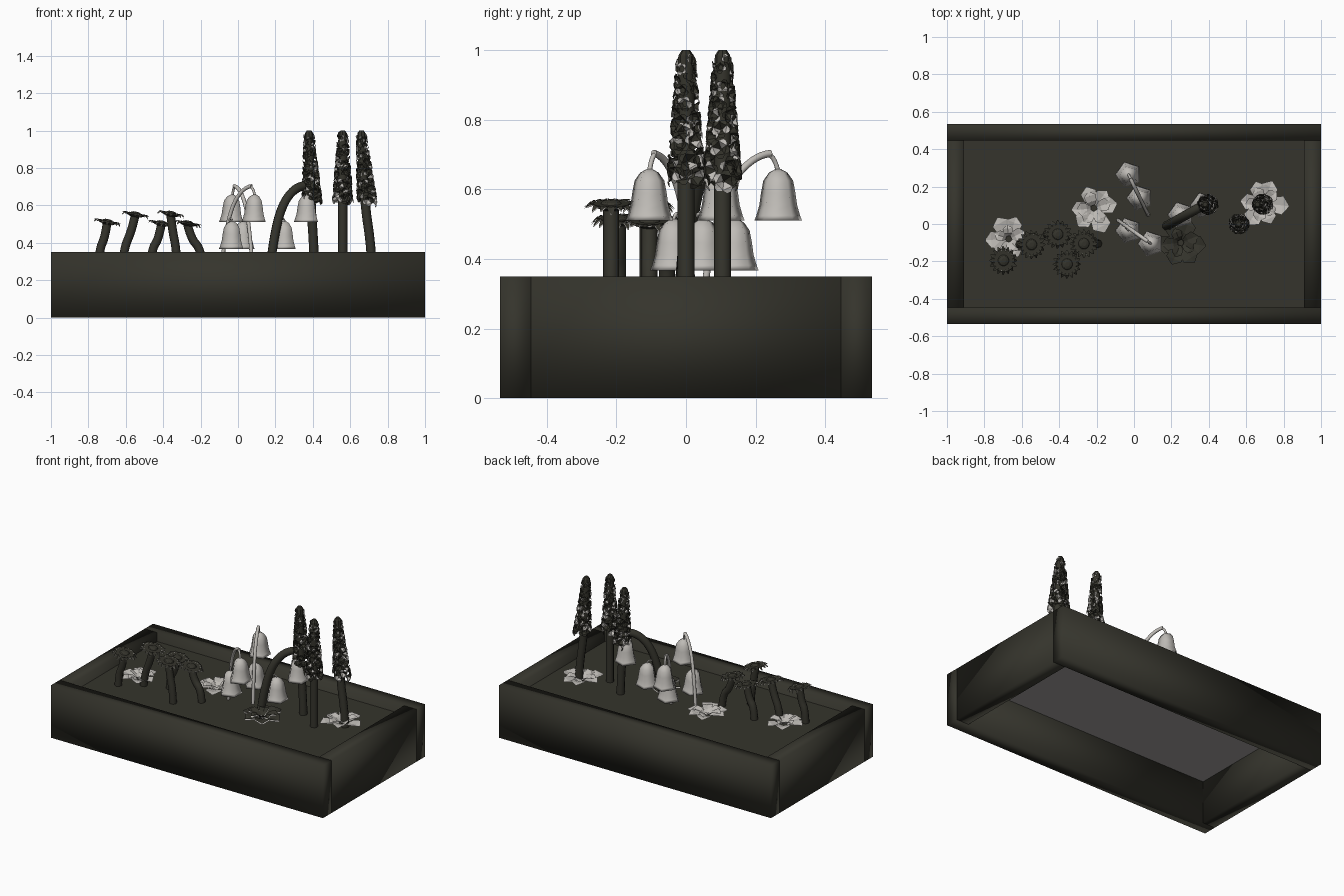
import bpy, bmesh, math, random
from mathutils import Vector, Matrix

if "Cube" in bpy.data.objects:
    bpy.data.objects.remove(bpy.data.objects["Cube"])

random.seed(4)
SOIL = 0.29


def mat(name, rgb):
    m = bpy.data.materials.new(name)
    m.diffuse_color = (*rgb, 1)
    m.use_nodes = True
    m.node_tree.nodes["Principled BSDF"].inputs["Base Color"].default_value = m.diffuse_color
    return m


DARK = mat("dark olive", (0.035, 0.034, 0.025))
PALE = mat("pale grey", (0.52, 0.50, 0.47))
GREY = mat("underside grey", (0.36, 0.345, 0.34))


def finish(bm, name, mats, smooth=False):
    me = bpy.data.meshes.new(name)
    bm.to_mesh(me)
    bm.free()
    for m in mats:
        me.materials.append(m)
    for p in me.polygons:
        p.use_smooth = smooth
    ob = bpy.data.objects.new(name, me)
    bpy.context.collection.objects.link(ob)
    return ob


def board(name, lo, hi):
    lo, hi = Vector(lo), Vector(hi)
    bm = bmesh.new()
    bmesh.ops.create_cube(bm, size=1)
    for v in bm.verts:
        v.co = Vector(v.co[i] * (hi[i] - lo[i]) + (lo[i] + hi[i]) / 2 for i in range(3))
    return finish(bm, name, [DARK], True)


def tube(name, pts, r, m):
    cu = bpy.data.curves.new(name, 'CURVE')
    cu.dimensions = '3D'
    cu.bevel_depth, cu.bevel_resolution, cu.use_fill_caps = r, 2, True
    sp = cu.splines.new('NURBS')
    sp.points.add(len(pts) - 1)
    for p, c in zip(sp.points, pts):
        p.co = (*c, 1)
    sp.order_u, sp.use_endpoint_u, sp.resolution_u = 3, True, 5
    cu.materials.append(m)
    ob = bpy.data.objects.new(name, cu)
    bpy.context.collection.objects.link(ob)
    bpy.ops.object.select_all(action='DESELECT')
    ob.select_set(True)
    bpy.context.view_layer.objects.active = ob
    bpy.ops.object.convert(target='MESH')
    return ob


def lathe(bm, prof, n, M):
    rings = [[bm.verts.new(M @ Vector((r * math.cos(2 * math.pi * i / n),
                                       r * math.sin(2 * math.pi * i / n), z)))
              for i in range(n)] for r, z in prof]
    for a, b in zip(rings, rings[1:]):
        for i in range(n):
            j = (i + 1) % n
            bm.faces.new((a[i], a[j], b[j], b[i]))
    bm.faces.new(rings[-1])


def petal(bm, M, sections, index=0):
    """Strip of (distance, half width, height, crease) sections ending in a tip."""
    rows = [[bm.verts.new(M @ Vector((d, s * w, z - (c if s == 0 else 0)))) for s in (-1, 0, 1)]
            for d, w, z, c in sections]
    for a, b in zip(rows, rows[1:]):
        for k in (0, 1):
            bm.faces.new((a[k], b[k], b[k + 1], a[k + 1])).material_index = index


# planter box: long boards cover the ends of the short boards
for s, n in ((-1, "front_board"), (1, "back_board")):
    y = sorted((s * 0.446, s * 0.535))
    board(n, (-1, y[0], 0), (1, y[1], 0.35))
for s, n in ((-1, "left_board"), (1, "right_board")):
    x = sorted((s * 0.91, s * 1.0))
    board(n, (x[0], -0.446, 0), (x[1], 0.446, 0.35))

# soil sheet with a grey underside
bm = bmesh.new()
bmesh.ops.create_cube(bm, size=1)
for v in bm.verts:
    v.co = Vector((v.co.x * 1.82, v.co.y * 0.892, SOIL - 0.004 + v.co.z * 0.008))
for f in bm.faces:
    f.material_index = 1 if f.normal.z < -0.5 else 0
finish(bm, "soil", [DARK, GREY])


# daisies: leaning stem, toothed tilted disc with pale petal backs, domed centre
def daisy(base_x, x, y, z):
    tube("daisy_stem", [(base_x - (x - base_x) * 0.1, y, SOIL), (base_x, y, 0.37),
                        (x - (x - base_x) * 0.3, y, z - 0.08), (x, y, z)], 0.023, DARK)
    bm = bmesh.new()
    M = Matrix.Translation((x, y, z)) @ Matrix.Rotation(math.radians(11), 4, 'Y')
    lathe(bm, [(0.02, -0.008), (0.052, 0.004), (0.052, 0.012), (0.03, 0.012),
               (0.025, 0.018), (0.012, 0.022)], 16, M)
    for i in range(16):
        R = M @ Matrix.Rotation(2 * math.pi * i / 16, 4, 'Z')
        tip = random.uniform(-0.006, 0.014)
        for index, drop in ((0, 0), (1, 0.004)):
            petal(bm, R, [(0.048, 0.008, 0.012 - drop, 0), (0.060, 0.011, 0.015 - drop, 0.003),
                          (0.077, 0.002, tip - drop, 0)], index)
    finish(bm, "daisy_head", [DARK, PALE])


for d in ((-0.74, -0.70, -0.195, 0.505), (-0.61, -0.55, -0.11, 0.545), (-0.46, -0.41, -0.055, 0.497),
          (-0.33, -0.36, -0.215, 0.548), (-0.20, -0.27, -0.105, 0.497)):
    daisy(*d)


# leaf rosettes lying on the soil, the dark one with pale leaf backs
def rosette(x, y, r, m, backs=False):
    bm = bmesh.new()
    for layer, (n, k) in enumerate(((6, 1.0), (5, 0.72))):
        for i in range(n):
            a = 2 * math.pi * (i + random.uniform(-0.2, 0.2)) / n + layer * 0.5
            q = r * k * random.uniform(0.88, 1.1)
            for index in range(2 if backs else 1):
                M = (Matrix.Translation((x, y, SOIL + 0.012 + layer * 0.01 - index * 0.009))
                     @ Matrix.Rotation(a, 4, 'Z'))
                petal(bm, M, [(0.015, 0.012, 0, 0.003), (q * 0.4, q * 0.3, 0.024, 0.008),
                              (q * 0.75, q * 0.36, 0.034, 0.01), (q, 0.004, 0.022, 0)], index)
    finish(bm, "leaf_rosette", [m, PALE])


rosette(-0.67, -0.08, 0.118, PALE)
rosette(-0.215, 0.085, 0.13, PALE)
rosette(0.69, 0.11, 0.13, PALE)
rosette(0.25, -0.10, 0.125, DARK, True)


# hanging bells
def bell(x, y, z):
    bm = bmesh.new()
    M = Matrix.Translation((x, y, z)) @ Matrix.Rotation(math.pi, 4, 'Z')
    lathe(bm, [(0.062, 0.008), (0.072, 0), (0.066, 0.015), (0.057, 0.045), (0.052, 0.08),
               (0.045, 0.115), (0.028, 0.138), (0.009, 0.148)], 5, M)
    finish(bm, "bell_flower", [PALE], True)


def bell_plant(base, high, low, r, m):
    b, h = Vector(base), Vector(high)
    d = h - b

    def at(t, z):
        return (b.x + d.x * t, b.y + d.y * t, z)
    tube("bell_stem", [at(0, SOIL), at(0.08, 0.43), at(0.32, 0.61), at(0.7, 0.70),
                       at(0.9, 0.703)], r, m)
    tube("bell_hook", [at(0.86, 0.70), at(0.95, 0.698), at(1, 0.65)], 0.007, PALE)
    tube("low_hook", [at(0.12, 0.47), ((at(0.12, 0)[0] + low[0]) / 2, (at(0.12, 0)[1] + low[1]) / 2, 0.53),
                      (*low, 0.53), (*low, 0.505)], 0.005, PALE)
    bell(*high, 0.51)
    bell(*low, 0.367)


bell_plant((0.075, 0.05), (-0.03, 0.265), (0.03, 0.14), 0.0105, PALE)
bell_plant((-0.085, 0.02), (0.09, -0.105), (-0.03, -0.035), 0.0105, PALE)
bell_plant((0.175, -0.01), (0.37, 0.10), (0.25, 0.05), 0.025, DARK)


# tall flower spikes: stem, tapering core and whorls of open florets with pale backs
def spike(bx, tx, y):
    tube("spike_stem", [(bx + (bx - tx) * 0.1, y, SOIL), (bx, y, 0.4),
                        (tx + (bx - tx) * 0.3, y, 0.62), (tx, y, 0.95)], 0.025, DARK)
    bm = bmesh.new()
    lathe(bm, [(0.025, 0.93), (0.022, 0.985), (0.012, 1.0)], 8, Matrix.Translation((tx, y, 0)))
    count = 52
    for i in range(count):
        t = i / (count - 1)
        z = 0.625 + 0.345 * t
        a = i * 2.4 + random.uniform(-0.3, 0.3)
        cx = tx + (bx - tx) * 0.6 * (1 - t)
        out = Vector((math.cos(a), math.sin(a), random.uniform(-0.5, 0.5))).normalized()
        size = 0.034 - 0.017 * t
        pos = Vector((cx, y, z)) + out * (0.027 - 0.012 * t)
        M = Matrix.Translation(pos) @ out.to_track_quat('Z', 'Y').to_matrix().to_4x4()
        for k in range(5):
            R = M @ Matrix.Rotation(2 * math.pi * k / 5 + a, 4, 'Z')
            petal(bm, R, [(0.003, 0.003, 0, 0), (size * 0.6, size * 0.5, size * 0.75, 0.003),
                          (size, size * 0.2, size * 0.6, 0)], 1 if random.random() < 0.3 else 0)
    finish(bm, "spike_florets", [DARK, PALE])


spike(0.405, 0.38, 0.105)
spike(0.56, 0.56, 0.0)
spike(0.71, 0.66, 0.105)
